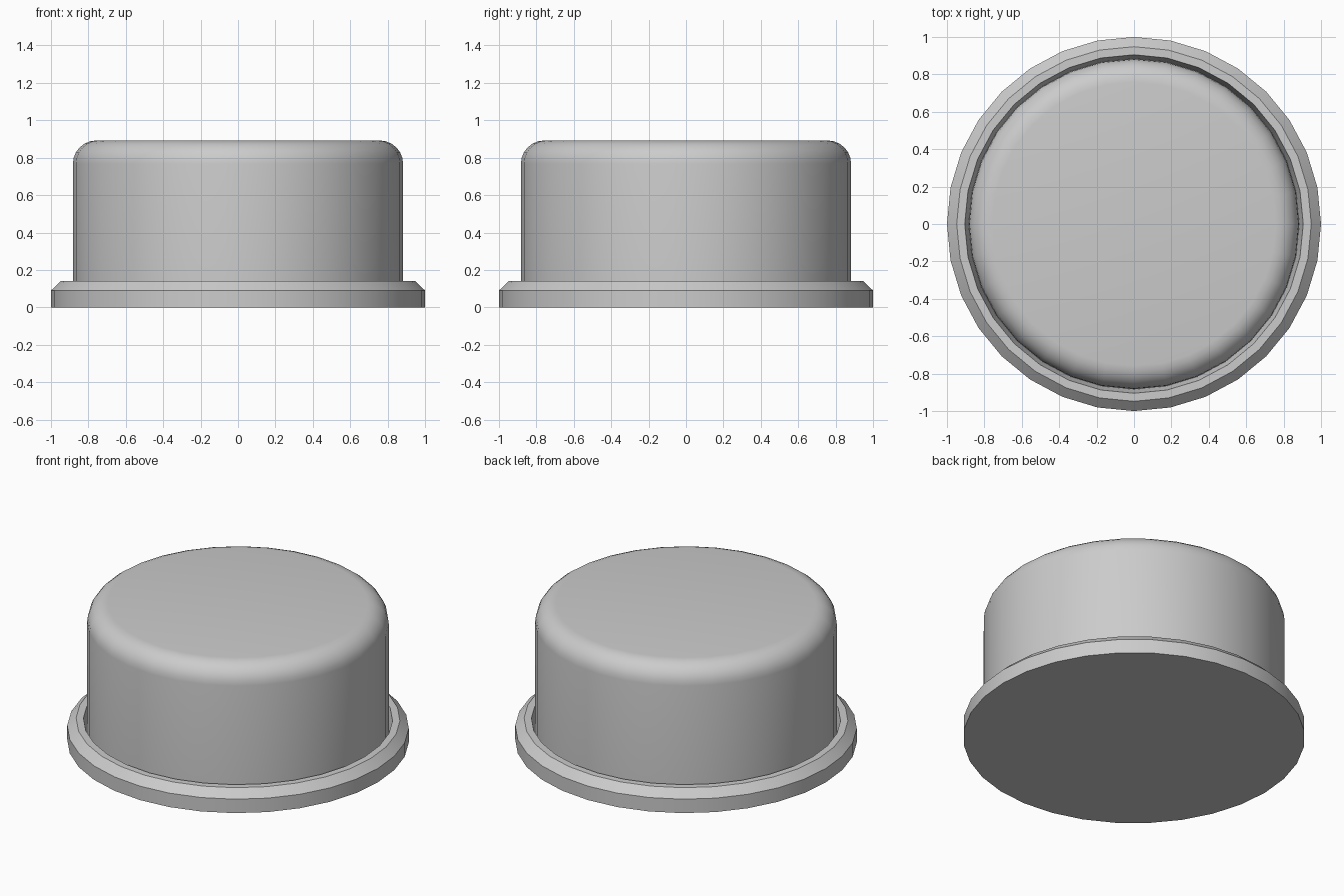
import bpy, bmesh, math

if "Cube" in bpy.data.objects:
    bpy.data.objects.remove(bpy.data.objects["Cube"])

SIDES = 32


def lathe(name, profile):
    """Revolve an (r, z) profile that starts and ends on the axis."""
    bm = bmesh.new()
    rings = []
    for r, z in profile:
        if r == 0:
            rings.append([bm.verts.new((0, 0, z))] * SIDES)
        else:
            rings.append([bm.verts.new((r * math.cos(a), r * math.sin(a), z))
                          for a in (2 * math.pi * i / SIDES for i in range(SIDES))])
    for low, high in zip(rings, rings[1:]):
        for i in range(SIDES):
            j = (i + 1) % SIDES
            quad = [low[i], low[j], high[j], high[i]]
            bm.faces.new(list(dict.fromkeys(quad)))
    bmesh.ops.recalc_face_normals(bm, faces=bm.faces)
    mesh = bpy.data.meshes.new(name)
    bm.to_mesh(mesh)
    bm.free()
    ob = bpy.data.objects.new(name, mesh)
    bpy.context.collection.objects.link(ob)
    bpy.ops.object.select_all(action='DESELECT')
    ob.select_set(True)
    bpy.context.view_layer.objects.active = ob
    bpy.ops.object.shade_smooth_by_angle(angle=math.radians(30))
    return ob


# Base collar: chamfered rim with a slightly tapered recess for the cap
lathe("base_collar", [(0, 0), (1, 0), (1, 0.09), (0.948, 0.14),
                      (0.905, 0.14), (0.884, 0.05), (0, 0.05)])

# Button cap: straight wall with a rounded top edge
R, TOP, FILLET, STEPS = 0.883, 0.892, 0.125, 6
cap = [(0, 0.05), (R, 0.05)]
for k in range(STEPS + 1):
    a = math.pi / 2 * k / STEPS
    cap.append((R - FILLET + FILLET * math.cos(a), TOP - FILLET + FILLET * math.sin(a)))
cap.append((0, TOP))
lathe("button_cap", cap)
